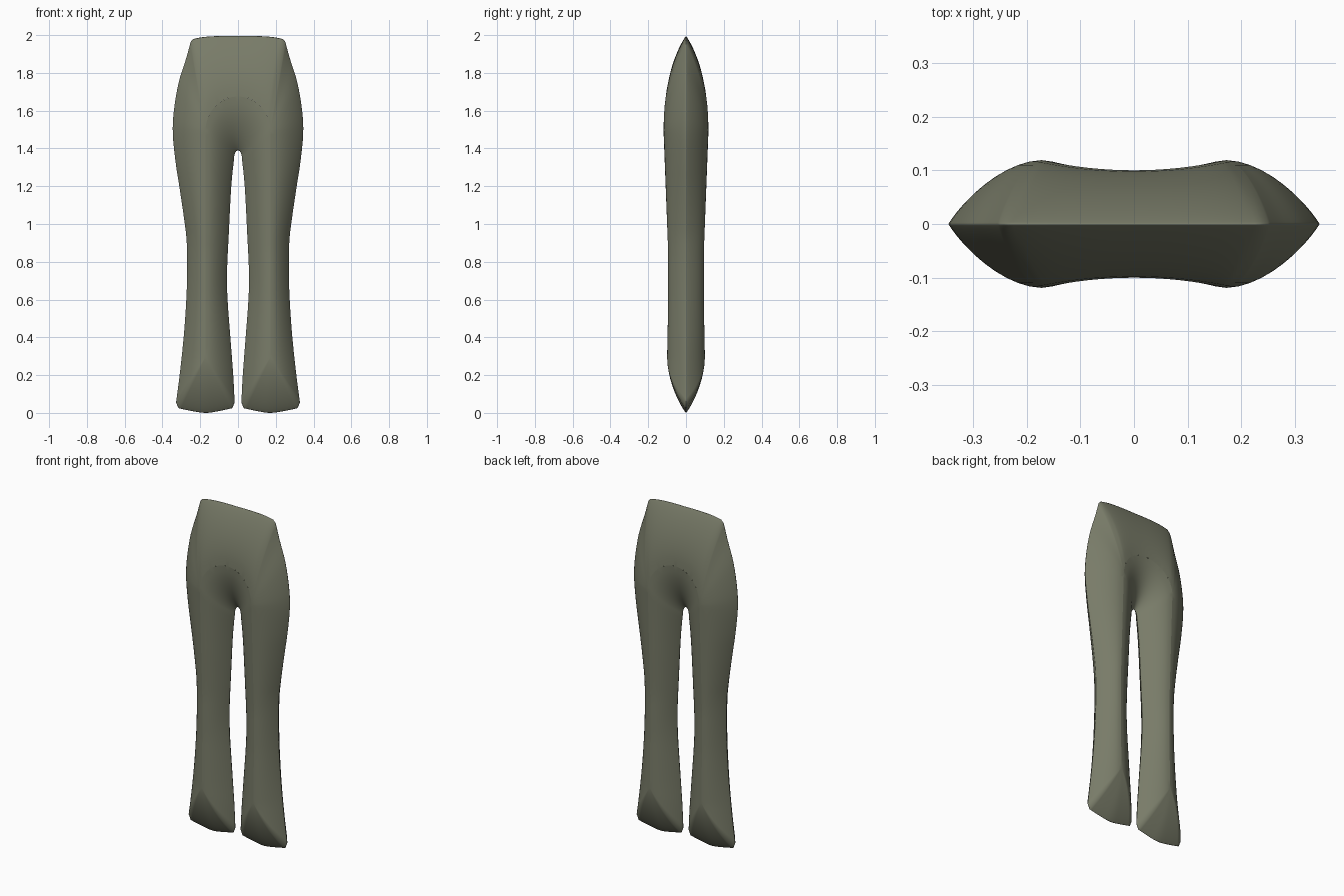
import bpy, bmesh, math
from mathutils import Vector

cube = bpy.data.objects.get("Cube")
if cube:
    bpy.data.objects.remove(cube)

# Cloth colour
cloth = bpy.data.materials.new("olive_grey_cloth")
cloth.use_nodes = True
colour = (0.19, 0.2, 0.14, 1)
cloth.diffuse_color = colour
bsdf = cloth.node_tree.nodes["Principled BSDF"]
bsdf.inputs["Base Color"].default_value = colour
bsdf.inputs["Roughness"].default_value = 0.8

# Half outline (x, z): waistband, outer leg, hem, inner leg
WAIST = [(0, 2), (.1, 2), (.18, 1.995), (.235, 1.985)]
OUTER = [(.25, 1.97), (.275, 1.88), (.315, 1.75), (.34, 1.6), (.345, 1.48),
         (.33, 1.33), (.31, 1.2), (.285, 1.03), (.271, .9), (.27, .7),
         (.28, .5), (.295, .33), (.312, .18), (.328, .06)]
HEM = [(.315, .03), (.25, .016), (.17, .005), (.1, .015), (.03, .03)]
INNER = [(.018, .06), (.025, .2), (.04, .4), (.055, .6), (.058, .75),
         (.049, .95), (.036, 1.2), (.021, 1.35)]
KNEE_X, HEM_Z, HIP_Z, ARCH = 0.172, 0.3, 1.5, 0.18
RINGS, STEPS = 12, 4


def dense(points):
    """Smooth curve through the points, with even steps between them."""
    out = []
    for i in range(len(points) - 1):
        p0, p1, p2, p3 = (Vector(points[min(max(i + k, 0), len(points) - 1)])
                          for k in (-1, 0, 1, 2))
        for s in range(STEPS):
            t = s / STEPS
            a, b = (p2 - p0) / 2, (p3 - p1) / 2
            d = p2 - p1
            out.append(p1 + a * t + (3 * d - 2 * a - b) * t * t
                       + (a + b - 2 * d) * t ** 3)
    return out + [Vector(points[-1])]


def leg_spine(z):
    """Centre line of a leg: x, depth, z."""
    z = min(max(z, HEM_Z), HIP_Z)
    rise = min(max((z - .85) / (HIP_Z - .85), 0), 1)
    flare = max(.6 - z, 0) * .02
    return Vector((KNEE_X, .094 + .025 * rise + flare, z))


def arch_spine(angle):
    """Centre line that crosses from one hip to the other."""
    s = math.sin(angle)
    return Vector((KNEE_X * math.cos(angle), .119 - .019 * s * s, HIP_Z + ARCH * s))


# Pair every outline point with its centre line point
pairs = []
for p in dense(WAIST):
    pairs.append((p, arch_spine(math.acos(min(p.x / WAIST[-1][0], 1)))))
for part in (OUTER, HEM, INNER):
    for p in dense(part):
        pairs.append((p, leg_spine(p.y * HIP_Z / 1.35 if part is INNER and p.y > 1 else p.y)))
for k in range(1, 13):
    a = math.pi / 2 * k / 12
    pairs.append((Vector((.021 * math.cos(a), 1.35 + .045 * math.sin(a))), arch_spine(a)))

# Domed surface between centre line and outline, in all four quarters
bm = bmesh.new()
for sx in (1, -1):
    for sy in (1, -1):
        grid = []
        for edge, mid in pairs:
            row = []
            for r in range(RINGS + 1):
                t = math.sin(math.pi / 2 * r / RINGS)
                x = mid.x + (edge.x - mid.x) * t
                z = mid.z + (edge.y - mid.z) * t
                y = mid.y * max(1 - t ** 1.8, 0) ** .9
                row.append(bm.verts.new((sx * x, sy * y, z)))
            grid.append(row)
        for a, b in zip(grid, grid[1:]):
            for r in range(RINGS):
                bm.faces.new((a[r], a[r + 1], b[r + 1], b[r]))
bmesh.ops.remove_doubles(bm, verts=bm.verts, dist=0.0004)
bmesh.ops.recalc_face_normals(bm, faces=bm.faces)
low = min(v.co.z for v in bm.verts)
bmesh.ops.translate(bm, verts=bm.verts, vec=(0, 0, -low))
for f in bm.faces:
    f.smooth = True

mesh = bpy.data.meshes.new("trousers")
bm.to_mesh(mesh)
bm.free()
mesh.materials.append(cloth)
trousers = bpy.data.objects.new("trousers", mesh)
bpy.context.collection.objects.link(trousers)
